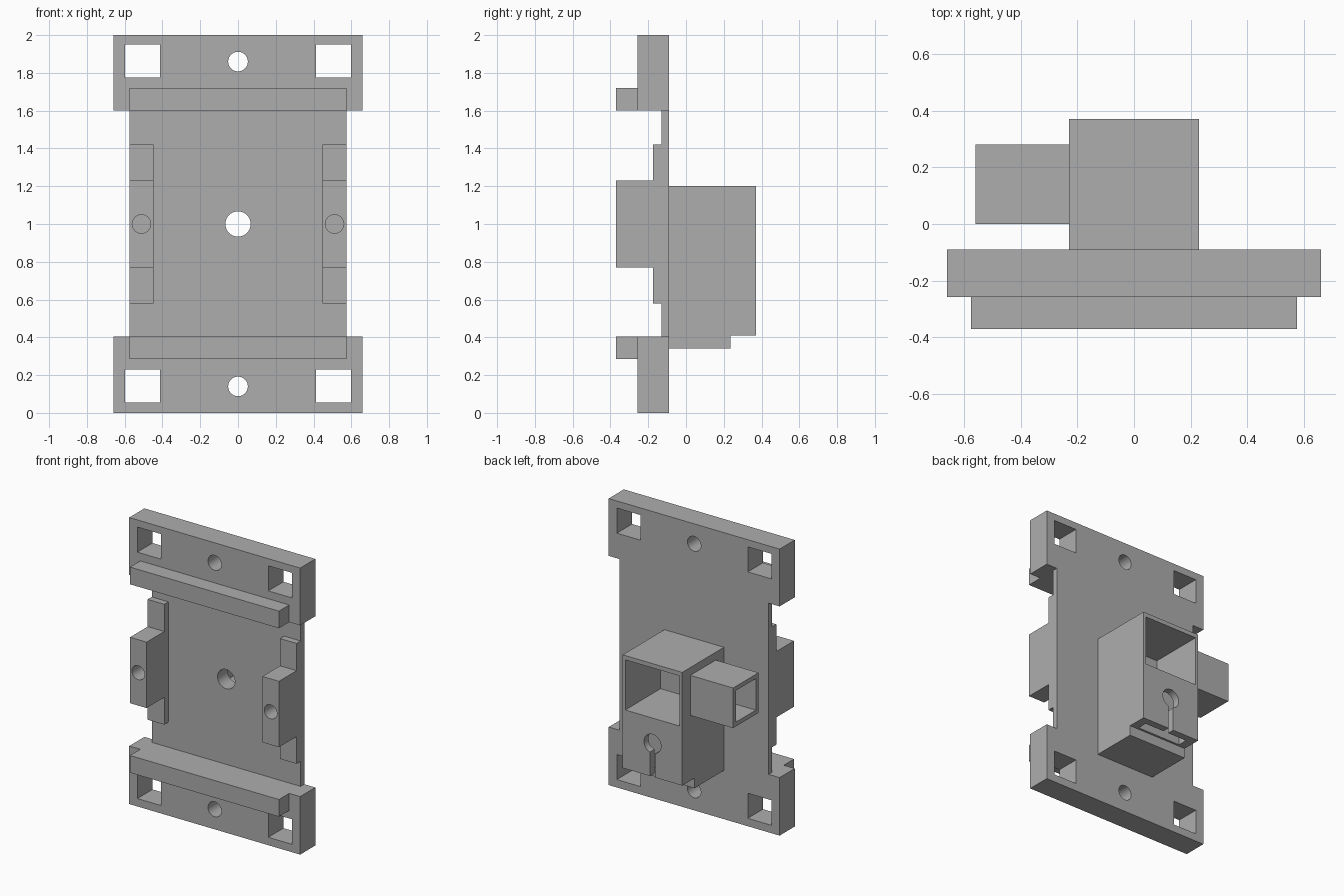
import bpy
import math

default = bpy.data.objects.get("Cube")
if default:
    bpy.data.objects.remove(default, do_unlink=True)

grey = bpy.data.materials.new("plain grey")
grey.use_nodes = True
colour = (0.42, 0.42, 0.42, 1)
grey.diffuse_color = colour
grey.node_tree.nodes["Principled BSDF"].inputs["Base Color"].default_value = colour


def box(name, x, y, z):
    """Box from its (low, high) range along each axis."""
    bpy.ops.mesh.primitive_cube_add(size=1, location=[(a + b) / 2 for a, b in (x, y, z)])
    ob = bpy.context.object
    ob.name = name
    ob.scale = [b - a for a, b in (x, y, z)]
    bpy.ops.object.transform_apply(location=True, rotation=True, scale=True)
    ob.data.materials.append(grey)
    return ob


def bore(x, z, radius, y):
    """Round cutter running along the y axis."""
    bpy.ops.mesh.primitive_cylinder_add(
        vertices=40, radius=radius, depth=y[1] - y[0],
        location=(x, (y[0] + y[1]) / 2, z), rotation=(math.pi / 2, 0, 0))
    ob = bpy.context.object
    bpy.ops.object.transform_apply(location=True, rotation=True, scale=True)
    ob.data.materials.append(grey)
    return ob


def combine(ob, others, operation="DIFFERENCE"):
    """Apply each boolean in turn and remove the helper."""
    bpy.ops.object.select_all(action="DESELECT")
    ob.select_set(True)
    bpy.context.view_layer.objects.active = ob
    for other in others:
        other.hide_render = True
        mod = ob.modifiers.new("boolean", "BOOLEAN")
        mod.operation = operation
        mod.solver = "EXACT"
        mod.object = other
        bpy.ops.object.modifier_apply(modifier=mod.name)
        bpy.data.objects.remove(other, do_unlink=True)
    bpy.ops.object.shade_smooth_by_angle(angle=math.radians(30))


BACK = -0.09      # rear plane of the plate
FRONT = -0.37     # foremost plane
INNER = 0.575     # half width of the thin plate
THROUGH = (-0.5, 0.1)

# End plates with square windows, a screw hole and a raised rail
for label, z, rail, windows, hole in (
        ("lower", (0, 0.405), (0.285, 0.405), (0.055, 0.23), 0.14),
        ("upper", (1.6, 2), (1.6, 1.72), (1.775, 1.95), 1.86)):
    plate = box(label + "_end_plate", (-0.66, 0.66), (-0.257, BACK), z)
    combine(plate, [box("cutter", x, THROUGH, windows)
                    for x in ((-0.597, -0.414), (0.414, 0.597))]
            + [bore(0, hole, 0.052, THROUGH)])
    box(label + "_rail", (-INNER, INNER), (FRONT, -0.257), rail)

# Thin centre plate
centre = box("centre_plate", (-INNER, INNER), (-0.13, BACK), (0.405, 1.6))
combine(centre, [bore(0, 1, 0.067, THROUGH)])

# Stepped side blocks with blind screw holes
for label, side in (("left", 1), ("right", -1)):
    x = sorted((side * 0.447, side * INNER))
    box(label + "_side_step", x, (-0.175, -0.13), (0.58, 1.42))
    block = box(label + "_side_block", x, (FRONT, -0.13), (0.77, 1.23))
    combine(block, [bore(side * 0.511, 1, 0.049, (-0.5, -0.17))])

# Rear housing: open upper pocket, keyhole and slot below
housing = box("rear_housing", (-0.23, 0.23), (BACK, 0.37), (0.34, 1.2))
combine(housing, [
    box("cutter", (-0.21, 0.21), (-0.02, 0.5), (0.82, 1.17)),
    box("cutter", (-0.5, 0.5), (0.235, 0.5), (0.2, 0.41)),
    box("cutter", (-0.17, 0.17), (0.25, 0.32), (0.3, 0.76)),
    box("cutter", (-0.02, 0.02), (0.28, 0.5), (0.3, 0.64)),
    bore(0, 0.64, 0.066, (0.28, 0.5)),
    bore(0, 1, 0.067, (-0.3, 0.1)),
])

# Square socket on the housing's side, open at its outer end
socket = box("side_socket", (-0.56, -0.23), (0, 0.28), (0.865, 1.145))
combine(socket, [box("cutter", (-0.7, -0.25), (0.03, 0.25), (0.895, 1.115))])
